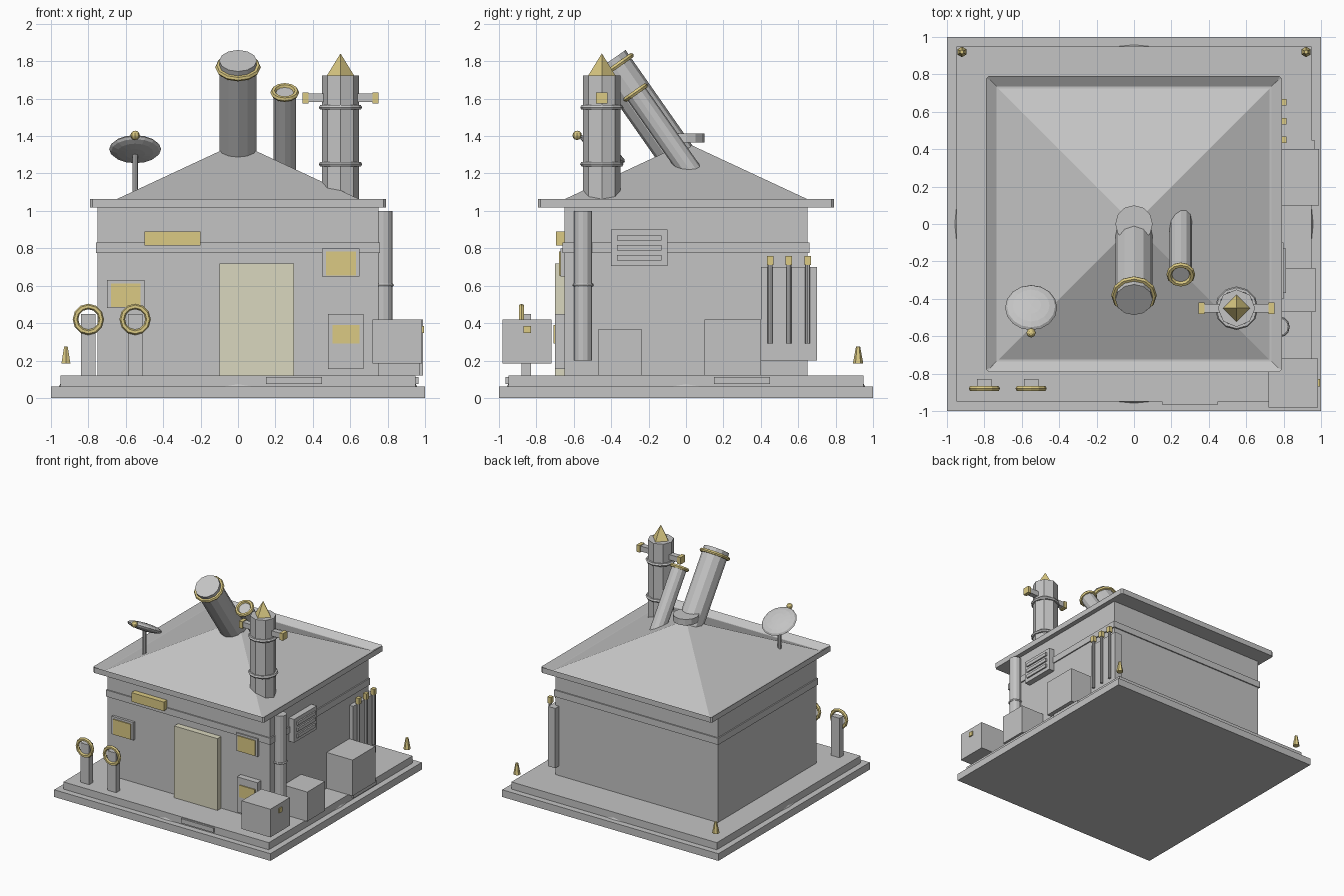
import bpy, bmesh, math
from mathutils import Vector, Matrix

if "Cube" in bpy.data.objects:
    bpy.data.objects.remove(bpy.data.objects["Cube"])


def material(name, rgb):
    m = bpy.data.materials.new(name)
    m.diffuse_color = (*rgb, 1)
    m.use_nodes = True
    m.node_tree.nodes["Principled BSDF"].inputs["Base Color"].default_value = m.diffuse_color
    return m


GREY = material("stone_grey", (0.55, 0.55, 0.55))
GOLD = material("brass_gold", (0.71, 0.59, 0.23))
CREAM = material("door_cream", (0.70, 0.68, 0.52))


def finish(name, mat):
    ob = bpy.context.object
    ob.name = ob.data.name = name
    ob.data.materials.append(mat)
    return ob


def box(name, x, y, z, mat=GREY):
    """Box from (min, max) ranges on each axis."""
    mid = [(a + b) / 2 for a, b in (x, y, z)]
    size = Vector([b - a for a, b in (x, y, z)])
    bpy.ops.mesh.primitive_cube_add(size=1, location=mid)
    ob = finish(name, mat)
    ob.data.transform(Matrix.Diagonal((*size, 1)))
    return ob


def tube(name, start, end, r1, r2=None, sides=12, mat=GREY):
    """Cylinder or cone between two points."""
    a, b = Vector(start), Vector(end)
    rot = (b - a).to_track_quat('Z', 'Y').to_euler()
    bpy.ops.mesh.primitive_cone_add(vertices=sides, radius1=r1, radius2=r1 if r2 is None else r2,
                                    depth=(b - a).length, location=(a + b) / 2, rotation=rot)
    return finish(name, mat)


def ring(name, loc, major, minor, rot=(0, 0, 0), seg=12, mat=GOLD):
    bpy.ops.mesh.primitive_torus_add(location=loc, rotation=rot, major_radius=major, minor_radius=minor,
                                     major_segments=seg, minor_segments=6)
    return finish(name, mat)


# Stepped base with a buried ring and edge plates
box("base_slab", (-1, 1), (-1, 1), (0, 0.06))
box("base_step", (-0.95, 0.95), (-0.95, 0.95), (0.06, 0.12))
ring("base_ring", (0, 0, 0.06), 0.942, 0.016, seg=32, mat=GREY)
box("front_edge_plate", (0.15, 0.45), (-0.965, -0.94), (0.075, 0.113))
box("side_edge_plate", (0.94, 0.965), (0.15, 0.45), (0.075, 0.113))

# Walls and band
box("walls", (-0.75, 0.75), (-0.65, 0.65), (0.12, 1.02))
box("wall_band", (-0.76, 0.76), (-0.66, 0.66), (0.775, 0.83))

# Roof tray with clipped corners and a sunken middle
tray = box("roof_rim", (-0.79, 0.79), (-0.79, 0.79), (1.017, 1.063))
bm = bmesh.new()
bm.from_mesh(tray.data)
uprights = [e for e in bm.edges if abs(e.verts[0].co.z - e.verts[1].co.z) > 0.01]
bmesh.ops.bevel(bm, geom=uprights, offset=0.012, segments=1, affect='EDGES')
top = [f for f in bm.faces if f.normal.z > 0.9]
bmesh.ops.inset_region(bm, faces=top, thickness=0.06)
bmesh.ops.translate(bm, verts=list(top[0].verts), vec=(0, 0, -0.036))
bm.to_mesh(tray.data)
bm.free()

# Pyramid roof and cap disc
bpy.ops.mesh.primitive_cone_add(vertices=4, radius1=0.73 * math.sqrt(2), radius2=0, depth=0.34,
                                location=(0, 0, 1.195), rotation=(0, 0, math.pi / 4))
finish("pyramid_roof", GREY)
tube("roof_cap", (0, 0, 1.365), (0, 0, 1.415), 0.1)

# Front door, sign and windows
box("door", (-0.1, 0.3), (-0.70, -0.64), (0.12, 0.72), CREAM)
box("sign_board", (-0.5, -0.2), (-0.695, -0.64), (0.815, 0.89), GOLD)
for side, x, z in (("left", -0.6, 0.555), ("right", 0.55, 0.725)):
    box(side + "_window_frame", (x - 0.1, x + 0.1), (-0.67, -0.64), (z - 0.075, z + 0.075))
    box(side + "_window_pane", (x - 0.08, x + 0.08), (-0.678, -0.66), (z - 0.07, z + 0.057), GOLD)
box("front_cabinet", (0.48, 0.67), (-0.70, -0.64), (0.155, 0.45))
box("front_cabinet_panel", (0.505, 0.65), (-0.708, -0.69), (0.29, 0.39), GOLD)

# Posts with rings
for i, x in enumerate((-0.8, -0.55)):
    box(f"ring_post_{i}", (x - 0.039, x + 0.039), (-0.88, -0.83), (0.12, 0.45))
    ring(f"post_ring_{i}", (x, -0.88, 0.42), 0.069, 0.015, (math.pi / 2, 0, 0))

# Rear corner lamps
for side, x in (("left", -0.92), ("right", 0.92)):
    tube(side + "_corner_lamp", (x, 0.92, 0.183), (x, 0.92, 0.275), 0.028, 0.011, 6, GOLD)

# Crates along the right side
box("front_crate", (0.72, 0.985), (-0.98, -0.72), (0.185, 0.42))
box("front_crate_latch", (0.98, 0.994), (-0.87, -0.83), (0.347, 0.385), GOLD)
box("middle_crate", (0.73, 0.97), (-0.47, -0.235), (0.12, 0.365))
box("rear_crate", (0.70, 0.99), (0.1, 0.4), (0.12, 0.42))

# Rod rack
box("rod_rack", (0.72, 0.785), (0.4, 0.7), (0.2, 0.7))
for i, y in enumerate((0.45, 0.55, 0.65)):
    tube(f"rod_{i}", (0.8, y, 0.29), (0.8, y, 0.72), 0.013, sides=8)
    box(f"rod_tip_{i}", (0.784, 0.816), (y - 0.017, y + 0.017), (0.71, 0.76), GOLD)

# Side vent with slats
box("vent", (0.74, 0.80), (-0.4, -0.1), (0.705, 0.90))
for i, z in enumerate((0.75, 0.803, 0.855)):
    box(f"vent_slat_{i}", (0.79, 0.812), (-0.37, -0.13), (z - 0.014, z + 0.014))

# Drain pipe
tube("drain_pipe", (0.777, -0.55, 0.2), (0.777, -0.55, 1.0), 0.048)
ring("drain_pipe_collar", (0.777, -0.55, 0.603), 0.047, 0.009, mat=GREY)

# Leaning chimneys
TILT = math.radians(35)
axis = Vector((0, -math.sin(TILT), math.cos(TILT)))
for name, tip, r, length, drop, major in (
        ("large_chimney", Vector((0, -0.405, 1.803)), 0.1, 0.7, 0.042, 0.107),
        ("small_chimney", Vector((0.25, -0.27, 1.633)), 0.059, 0.55, 0.0, 0.062)):
    tube(name, tip - axis * length, tip, r)
    ring(name + "_collar", tip - axis * drop, major, 0.015, (TILT, 0, 0))

# Tower with collars, spire and arms
TX, TY = 0.548, -0.45
tube("tower", (TX, TY, 1.03), (TX, TY, 1.725), 0.1, sides=8)
for i, z in enumerate((1.25, 1.553)):
    ring(f"tower_collar_{i}", (TX, TY, z), 0.102, 0.014, mat=GREY)
tube("tower_spire", (TX, TY, 1.725), (TX, TY, 1.842), 0.072, 0, 4, GOLD)
box("tower_arms", (TX - 0.18, TX + 0.18), (TY - 0.022, TY + 0.022), (1.583, 1.627))
for side, s in (("left", -1), ("right", 1)):
    xs = sorted((TX + s * 0.172, TX + s * 0.203))
    box(side + "_arm_tip", xs, (TY - 0.03, TY + 0.03), (1.575, 1.633), GOLD)

# Roof dish with pole and feed ball
tube("dish_pole", (-0.55, -0.45, 1.07), (-0.55, -0.45, 1.32), 0.015, sides=8)
bpy.ops.mesh.primitive_uv_sphere_add(segments=16, ring_count=8, radius=1, location=(-0.55, -0.447, 1.33),
                                     rotation=(math.radians(-30), 0, 0))
finish("dish", GREY).data.transform(Matrix.Diagonal((0.139, 0.139, 0.032, 1)))
bpy.ops.mesh.primitive_uv_sphere_add(segments=8, ring_count=6, radius=0.025, location=(-0.55, -0.582, 1.404))
finish("dish_feed_ball", GOLD)
